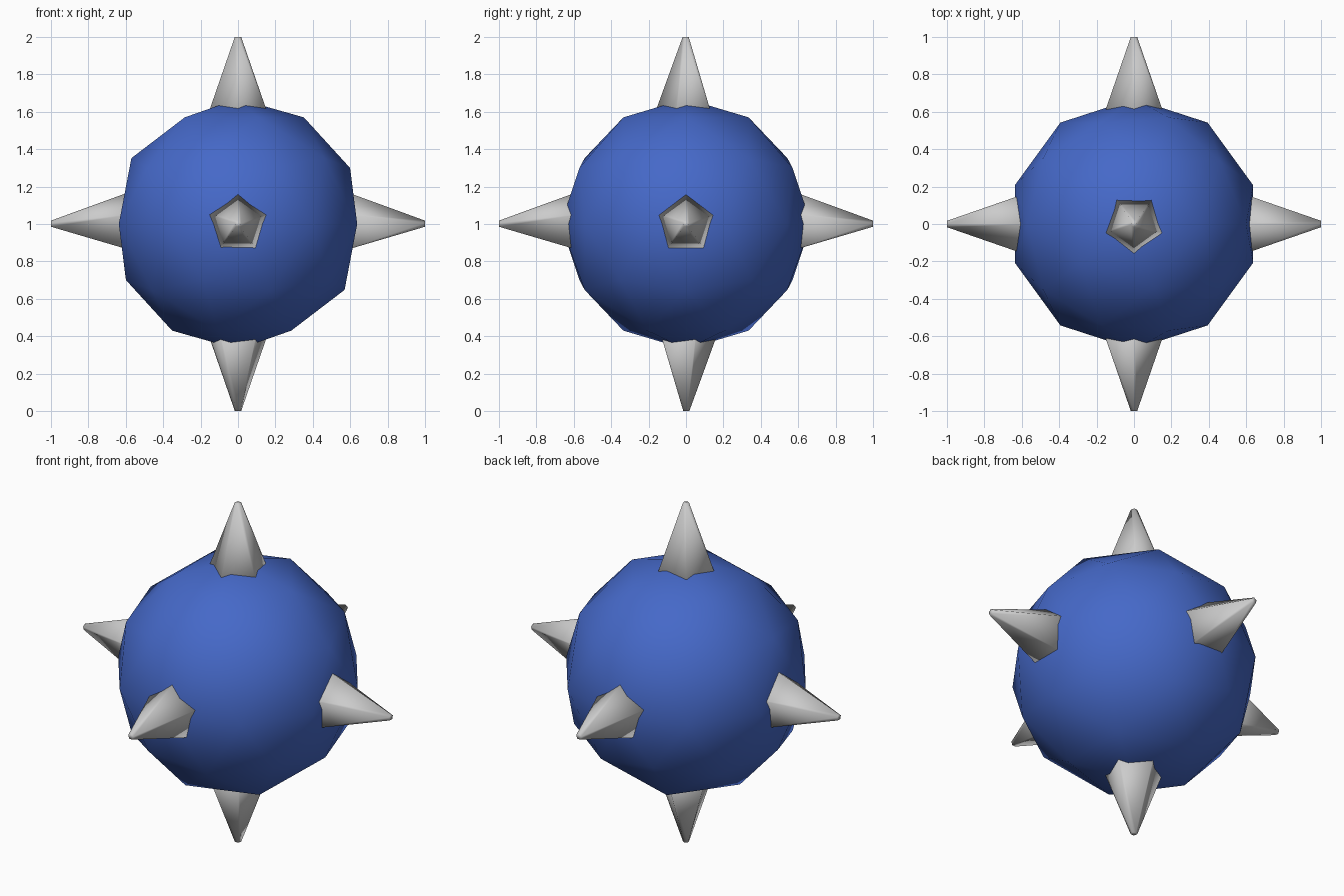
import bpy
from mathutils import Matrix, Vector

if "Cube" in bpy.data.objects:
    bpy.data.objects.remove(bpy.data.objects["Cube"])

CENTRE = Vector((0, 0, 1))

# Faceted-outline ball body, smooth shaded
bpy.ops.mesh.primitive_ico_sphere_add(subdivisions=2, radius=0.67, location=CENTRE)
ball = bpy.context.object
ball.name = "ball_body"
bpy.ops.object.shade_smooth()
blue = bpy.data.materials.new("blue")
blue.diffuse_color = (0.06, 0.14, 0.58, 1)
blue.use_nodes = True
blue.node_tree.nodes["Principled BSDF"].inputs["Base Color"].default_value = blue.diffuse_color
ball.data.materials.append(blue)


# Five-sided blunt spike along direction d, with one corner pointing to u
def spike(name, d, u):
    d, u = Vector(d), Vector(u)
    bpy.ops.mesh.primitive_cone_add(vertices=5, radius1=0.2, radius2=0.018, depth=0.5)
    ob = bpy.context.object
    ob.name = name
    # The cone's first corner lies on local +y
    rot = Matrix((u.cross(d), u, d)).transposed().to_4x4()
    ob.data.transform(Matrix.Translation(d * 0.75) @ rot)
    ob.location = CENTRE
    bpy.ops.object.shade_smooth()


# Spikes along all six axes
spike("top_spike", (0, 0, 1), (0, -1, 0))
spike("bottom_spike", (0, 0, -1), (0, 1, 0))
for name, d in (("front", (0, -1, 0)), ("back", (0, 1, 0)),
                ("left", (-1, 0, 0)), ("right", (1, 0, 0))):
    spike(name + "_spike", d, (0, 0, 1))
